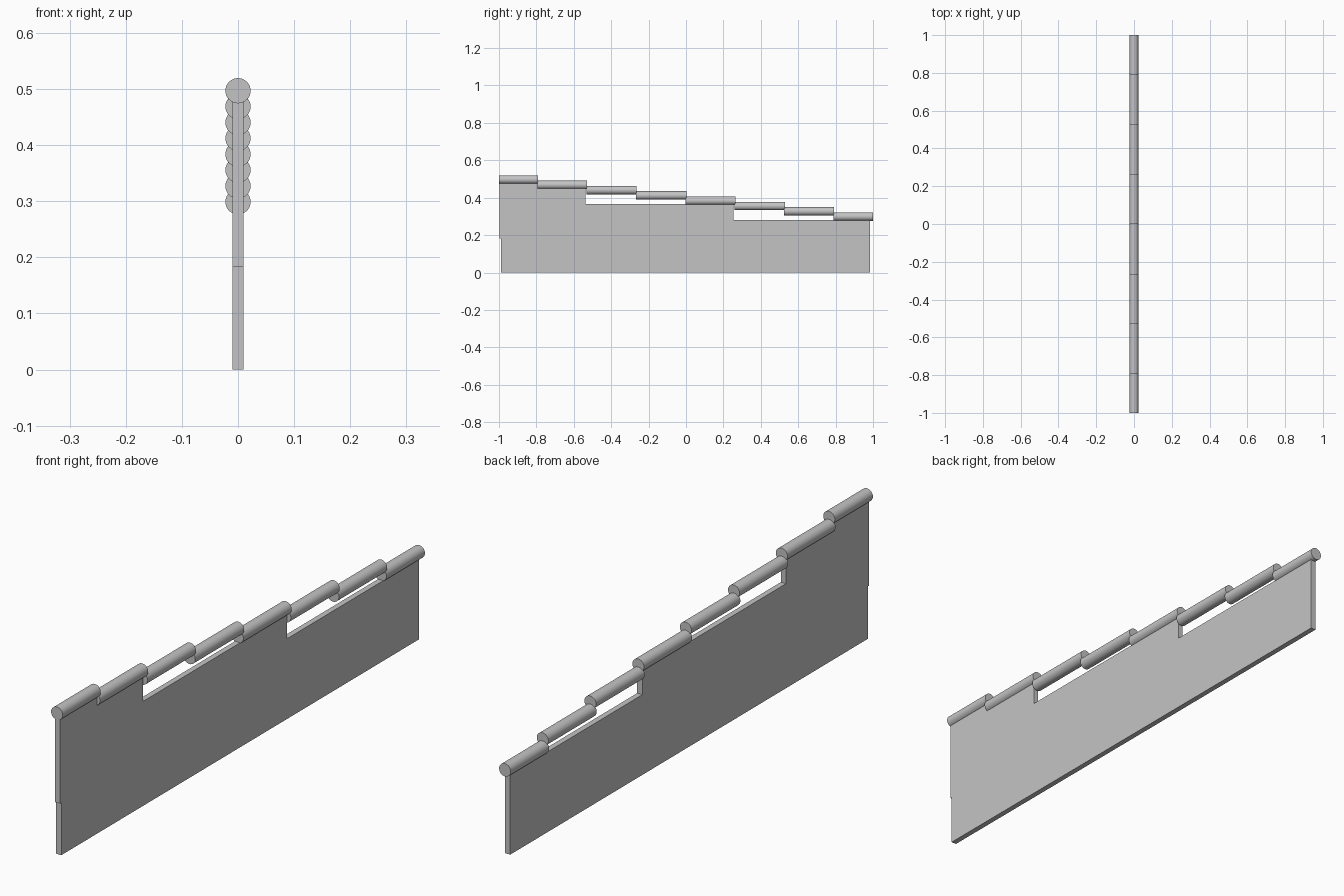
import bpy, bmesh, math

cube = bpy.data.objects.get("Cube")
if cube:
    bpy.data.objects.remove(cube, do_unlink=True)

# Single plain grey
grey = bpy.data.materials.new("plain grey")
grey.use_nodes = True
colour = (0.55, 0.55, 0.56, 1)
grey.diffuse_color = colour
grey.node_tree.nodes["Principled BSDF"].inputs["Base Color"].default_value = colour

RADIUS = 0.0225
HALF_WALL = 0.01
TOP_Z, LOW_Z = 0.497, 0.299
joints = [-1, -0.792, -0.53, -0.266, 0, 0.262, 0.527, 0.79, 1]
OVERLAP = 0.002


def rail_height(i):
    return TOP_Z + (LOW_Z - TOP_Z) * i / 7


# Stepped wall: side profile in y, z extruded across x
def build_wall():
    top = [rail_height(i) - RADIUS + 0.004 for i in range(8)]
    profile = [(-0.99, 0), (0.985, 0), (0.985, top[7]), (0.255, top[7]),
               (0.255, top[4]), (-0.538, top[4]), (-0.538, top[1]),
               (joints[1], top[1]), (joints[1], top[0]),
               (-0.997, top[0]), (-0.997, 0.183), (-0.99, 0.183)]
    bm = bmesh.new()
    face = bm.faces.new([bm.verts.new((-HALF_WALL, y, z)) for y, z in profile])
    moved = bmesh.ops.extrude_face_region(bm, geom=[face])["geom"]
    bmesh.ops.translate(bm, vec=(2 * HALF_WALL, 0, 0),
                        verts=[v for v in moved if isinstance(v, bmesh.types.BMVert)])
    bmesh.ops.recalc_face_normals(bm, faces=bm.faces)
    mesh = bpy.data.meshes.new("stepped_wall")
    bm.to_mesh(mesh)
    bm.free()
    mesh.materials.append(grey)
    wall = bpy.data.objects.new("stepped_wall", mesh)
    bpy.context.collection.objects.link(wall)


# Round coping rail lying along y
def build_rail(i):
    start = max(-1, joints[i] - OVERLAP)
    end = min(1, joints[i + 1] + OVERLAP)
    bpy.ops.mesh.primitive_cylinder_add(
        vertices=32, radius=RADIUS, depth=end - start,
        location=(0, (start + end) / 2, rail_height(i)),
        rotation=(math.pi / 2, 0, 0))
    rail = bpy.context.object
    rail.name = f"coping_rail_{i + 1}"
    rail.data.materials.append(grey)
    bpy.ops.object.shade_smooth_by_angle(angle=math.radians(35))


build_wall()
for i in range(8):
    build_rail(i)
